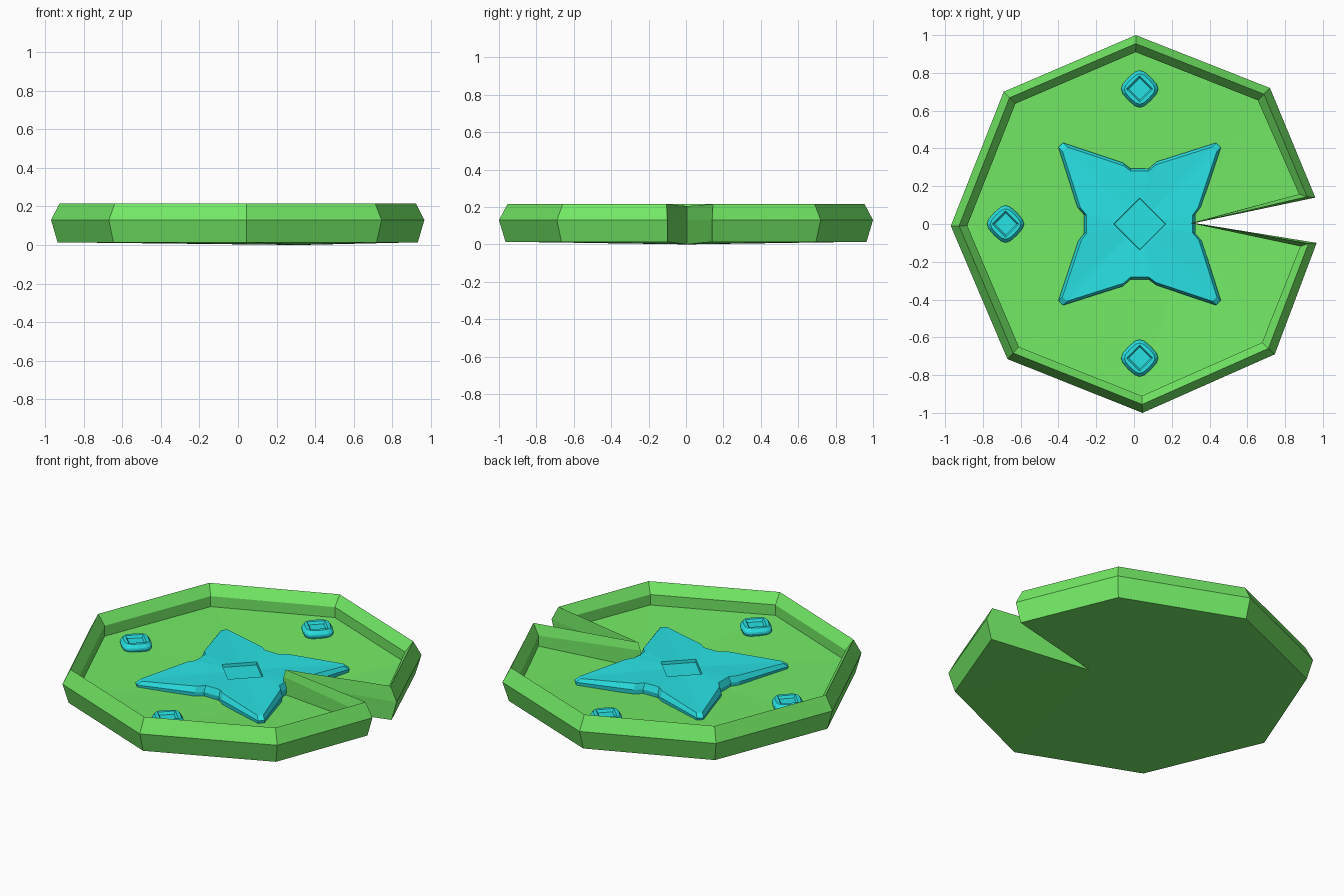
import bpy, math

if "Cube" in bpy.data.objects:
    bpy.data.objects.remove(bpy.data.objects["Cube"])


def material(name, color):
    m = bpy.data.materials.new(name)
    m.diffuse_color = (*color, 1)
    m.use_nodes = True
    m.node_tree.nodes["Principled BSDF"].inputs["Base Color"].default_value = m.diffuse_color
    return m


GREEN = material("leaf_green", (0.17, 0.82, 0.13))
TEAL = material("flower_teal", (0.022, 0.76, 0.78))


def loft(name, rings, mat, pivot=None):
    """Skin stacked rings; the two ends are closed as fans (pivot index) or single faces."""
    n = len(rings[0])
    verts = [p for ring in rings for p in ring]
    faces = []
    for r in range(len(rings) - 1):
        for i in range(n):
            j = (i + 1) % n
            faces.append((r * n + i, r * n + j, (r + 1) * n + j, (r + 1) * n + i))
    last = (len(rings) - 1) * n
    if pivot is None:
        faces.append(tuple(reversed(range(n))))
        faces.append(tuple(last + i for i in range(n)))
    else:
        for k in range(1, n - 1):
            a, b = (pivot + k) % n, (pivot + k + 1) % n
            faces.append((pivot, b, a))
            faces.append((last + pivot, last + a, last + b))
    me = bpy.data.meshes.new(name)
    me.from_pydata(verts, [], faces)
    me.materials.append(mat)
    ob = bpy.data.objects.new(name, me)
    bpy.context.collection.objects.link(ob)
    return ob


# Leaf pad: notched octagon, bevelled rim and sunken floor
arc = [(0.96, 0.14), (0.72, 0.72), (0.01, 1.0), (-0.69, 0.70), (-0.97, -0.01),
       (-0.67, -0.715), (0.045, -1.0), (0.745, -0.69), (0.967, -0.10)]


def pad_ring(scale, z, lip, tip_x, tip_z):
    pts = [(x * scale, y * scale, z) for x, y in arc]
    for i, side in ((0, 1), (-1, -1)):
        x, y = arc[i]
        pts[i] = (x * scale, y + side * lip, z)
    return pts + [(tip_x, 0.005, tip_z)]


pad = [pad_ring(0.965, 0.014, 0, 0.32, 0.0),
       pad_ring(1.0, 0.13, 0, 0.32, 0.13),
       pad_ring(0.955, 0.215, 0.004, 0.315, 0.205),
       pad_ring(0.91, 0.155, 0.018, 0.30, 0.16),
       pad_ring(0.91, 0.092, 0.018, 0.30, 0.055)]
loft("leaf_pad", pad, GREEN, pivot=9)


def quarter_turns(points):
    out = []
    for k in range(4):
        c, s = round(math.cos(k * math.pi / 2)), round(math.sin(k * math.pi / 2))
        out += [(x * c - y * s, x * s + y * c) for x, y in points]
    return out


def diamond(outline, r, z, cx, cy):
    """Project an outline radially on to a diamond of half-diagonal r."""
    return [(cx + x * r / (abs(x) + abs(y)), cy + y * r / (abs(x) + abs(y)), z)
            for x, y in outline]


def scaled(outline, s, z, cx, cy):
    return [(cx + x * s, cy + y * s, z) for x, y in outline]


# Four-petal flower, drooping towards the tips, with a sunken diamond in the middle
star = quarter_turns([(0.295, 0), (0.295, 0.05), (0.325, 0.09), (0.43, 0.405),
                      (0.405, 0.43), (0.09, 0.33), (0.05, 0.295)])
top = [(x, y, 0.13 - 0.06 * max(0, math.hypot(x - 0.03, y) - 0.3))
       for x, y, _ in scaled(star, 0.95, 0, 0.03, 0)]
loft("flower", [scaled(star, 0.98, 0.05, 0.03, 0),
                scaled(star, 1.0, 0.095, 0.03, 0),
                top,
                diamond(star, 0.137, 0.126, 0.03, 0),
                diamond(star, 0.135, 0.108, 0.03, 0)], TEAL)

# Three rounded-diamond buds with sunken tops
bud = quarter_turns([(0.098, 0), (0.09, 0.025), (0.06, 0.06), (0.025, 0.09)])
for name, cx, cy in (("bud_back", 0.03, 0.715), ("bud_front", 0.03, -0.71),
                     ("bud_left", -0.68, 0.0)):
    loft(name, [scaled(bud, 0.88, 0.07, cx, cy),
                scaled(bud, 1.0, 0.098, cx, cy),
                scaled(bud, 0.98, 0.108, cx, cy),
                scaled(bud, 0.82, 0.127, cx, cy),
                diamond(bud, 0.07, 0.127, cx, cy),
                diamond(bud, 0.058, 0.112, cx, cy)], TEAL)
